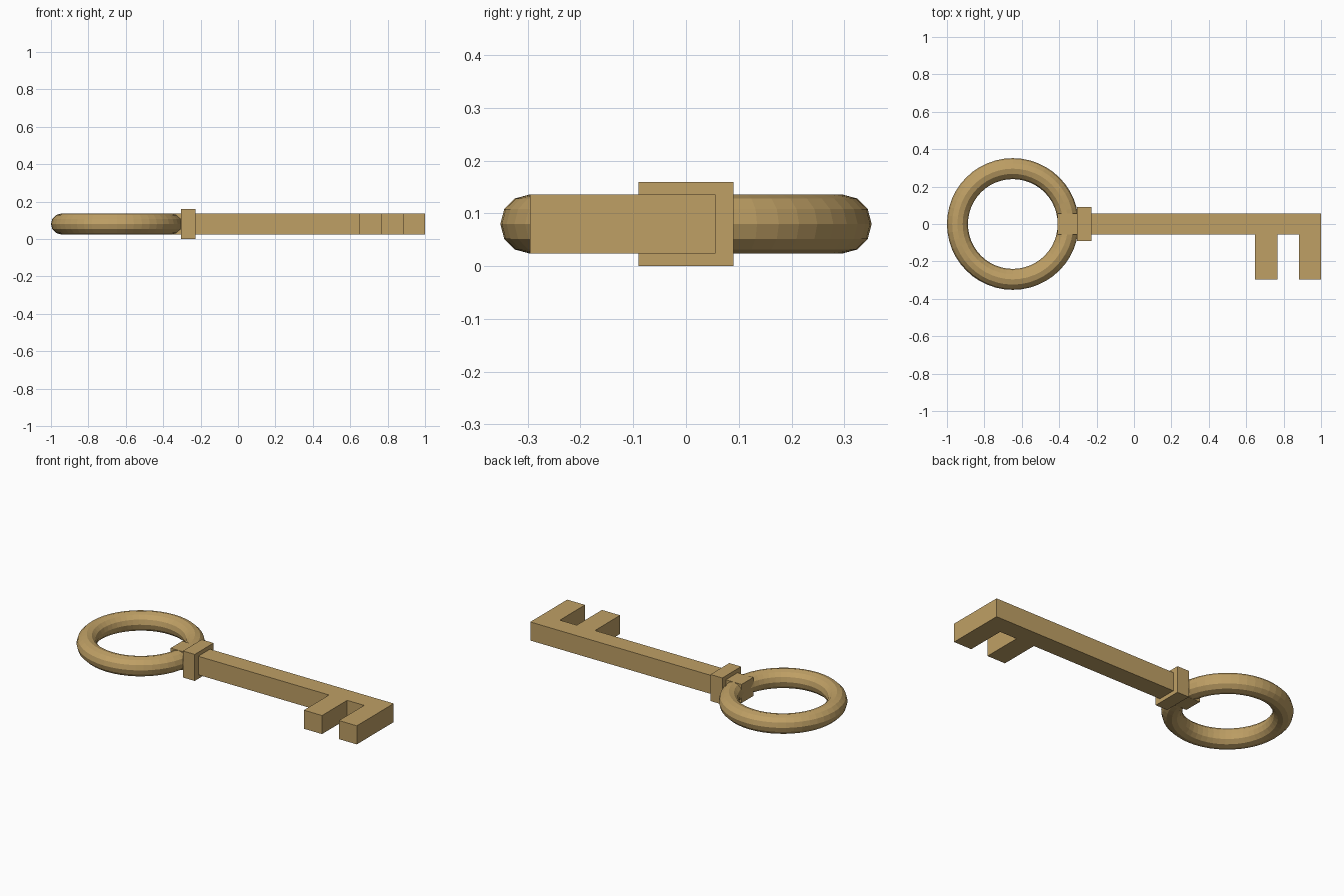
import bpy, bmesh
from math import radians

if "Cube" in bpy.data.objects:
    bpy.data.objects.remove(bpy.data.objects["Cube"])

ZC = 0.08      # mid height of the key
HALF = 0.056   # half thickness of the shaft

brass = bpy.data.materials.new("brass")
brass.diffuse_color = (0.52, 0.35, 0.13, 1)
brass.use_nodes = True
brass.node_tree.nodes["Principled BSDF"].inputs["Base Color"].default_value = brass.diffuse_color


def extrude_outline(name, points, half_height):
    """Solid from a flat outline, centred on ZC."""
    bm = bmesh.new()
    face = bm.faces.new([bm.verts.new((x, y, ZC - half_height)) for x, y in points])
    top = bmesh.ops.extrude_face_region(bm, geom=[face])["geom"]
    verts = [v for v in top if isinstance(v, bmesh.types.BMVert)]
    bmesh.ops.translate(bm, verts=verts, vec=(0, 0, 2 * half_height))
    bmesh.ops.recalc_face_normals(bm, faces=bm.faces)
    mesh = bpy.data.meshes.new(name)
    bm.to_mesh(mesh)
    bm.free()
    mesh.materials.append(brass)
    obj = bpy.data.objects.new(name, mesh)
    bpy.context.collection.objects.link(obj)
    return obj


# Ring handle
bpy.ops.mesh.primitive_torus_add(
    major_radius=0.296, minor_radius=HALF, major_segments=48, minor_segments=12,
    location=(-0.648, 0, ZC))
bow = bpy.context.object
bow.name = "ring_handle"
bow.data.materials.append(brass)

# Shaft with two teeth, running through the collar into the ring
TOOTH = -0.296
extrude_outline("shaft_and_teeth", [
    (-0.41, HALF), (-0.41, -HALF),
    (0.647, -HALF), (0.647, TOOTH), (0.768, TOOTH), (0.768, -HALF),
    (0.881, -HALF), (0.881, TOOTH), (1.0, TOOTH), (1.0, HALF)], HALF)

# Square collar
extrude_outline("collar", [
    (-0.305, -0.09), (-0.226, -0.09), (-0.226, 0.09), (-0.305, 0.09)], 0.08)
